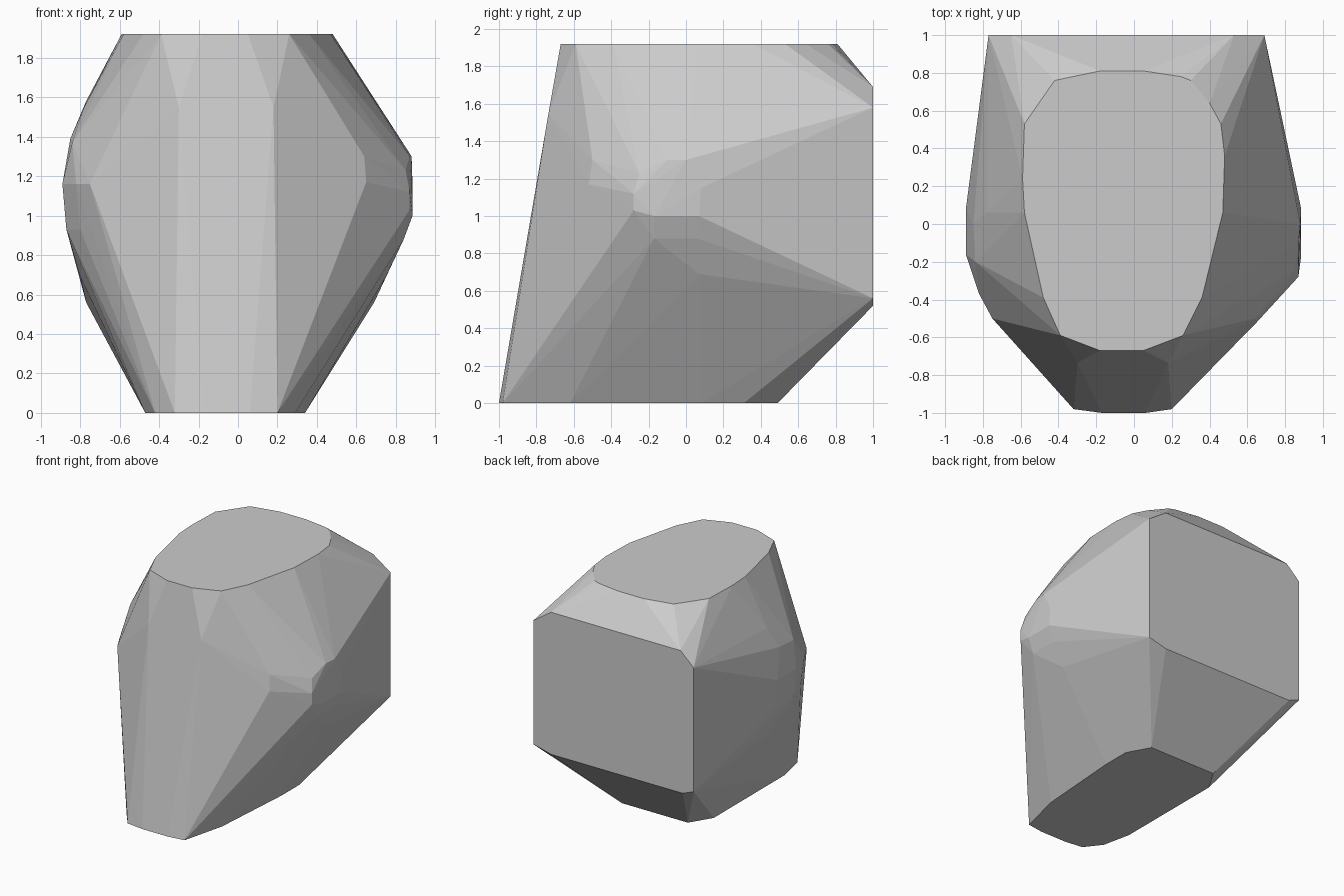
import bpy, bmesh, math

# Flat outlines: top and bottom (x, y), back (x, z)
top = [(-.18, .81), (.05, .81), (.25, .78), (.30, .76), (.40, .64), (.46, .53),
       (.48, .36), (.47, .06), (.36, -.39), (.26, -.59), (.05, -.67), (-.18, -.67),
       (-.39, -.59), (-.48, -.39), (-.58, .06), (-.59, .24), (-.58, .53), (-.42, .76)]
bottom = [(-.17, -1), (.06, -1), (.20, -.98), (.29, -.62), (.34, .08), (.34, .31),
          (.24, .49), (-.36, .49), (-.47, .31), (-.47, -.62), (-.42, -.85), (-.32, -.98)]
back = [(.69, .56), (.69, 1.58), (.53, 1.69), (-.65, 1.69), (-.77, 1.58),
        (-.77, .56), (-.67, .52), (.53, .52)]

# Facet corners around the girth
right_side = [(.88, 0, 1.30), (.87, -.10, 1.30), (.885, .08, 1.15), (.885, .07, 1.0),
              (.885, -.17, 1.0), (.87, -.28, 1.03), (.87, -.28, 1.12), (.85, -.25, 1.23),
              (.84, .06, .88), (.84, -.17, .88), (.75, .07, .69),
              (.64, -.50, 1.30), (.65, -.52, 1.17)]
left_side = [(-.89, .08, 1.16), (-.89, -.16, 1.16), (-.85, 0, 1.39), (-.84, -.20, 1.37),
             (-.87, .06, .93), (-.87, -.16, .93), (-.80, -.35, .93), (-.82, -.37, 1.16),
             (-.75, -.50, 1.16), (-.78, .06, 1.55), (-.80, .07, .69)]
front = [(-.30, -.735, 1.55), (.18, -.735, 1.55)]

points = ([(x, y, 1.92) for x, y in top] + [(x, y, 0) for x, y in bottom]
          + [(x, 1, z) for x, z in back] + right_side + left_side + front)

# Faceted rock: hull of the outlines and girth corners
bm = bmesh.new()
for p in points:
    bm.verts.new(p)
hull = bmesh.ops.convex_hull(bm, input=bm.verts[:])
loose = {g for g in hull["geom_interior"] + hull["geom_unused"]
         if isinstance(g, bmesh.types.BMVert)}
bmesh.ops.delete(bm, geom=list(loose), context='VERTS')
bmesh.ops.dissolve_limit(bm, angle_limit=math.radians(0.5), verts=bm.verts[:], edges=bm.edges[:])
bmesh.ops.recalc_face_normals(bm, faces=bm.faces[:])
mesh = bpy.data.meshes.new("rock")
bm.to_mesh(mesh)
bm.free()
rock = bpy.data.objects.new("rock", mesh)
bpy.context.collection.objects.link(rock)
